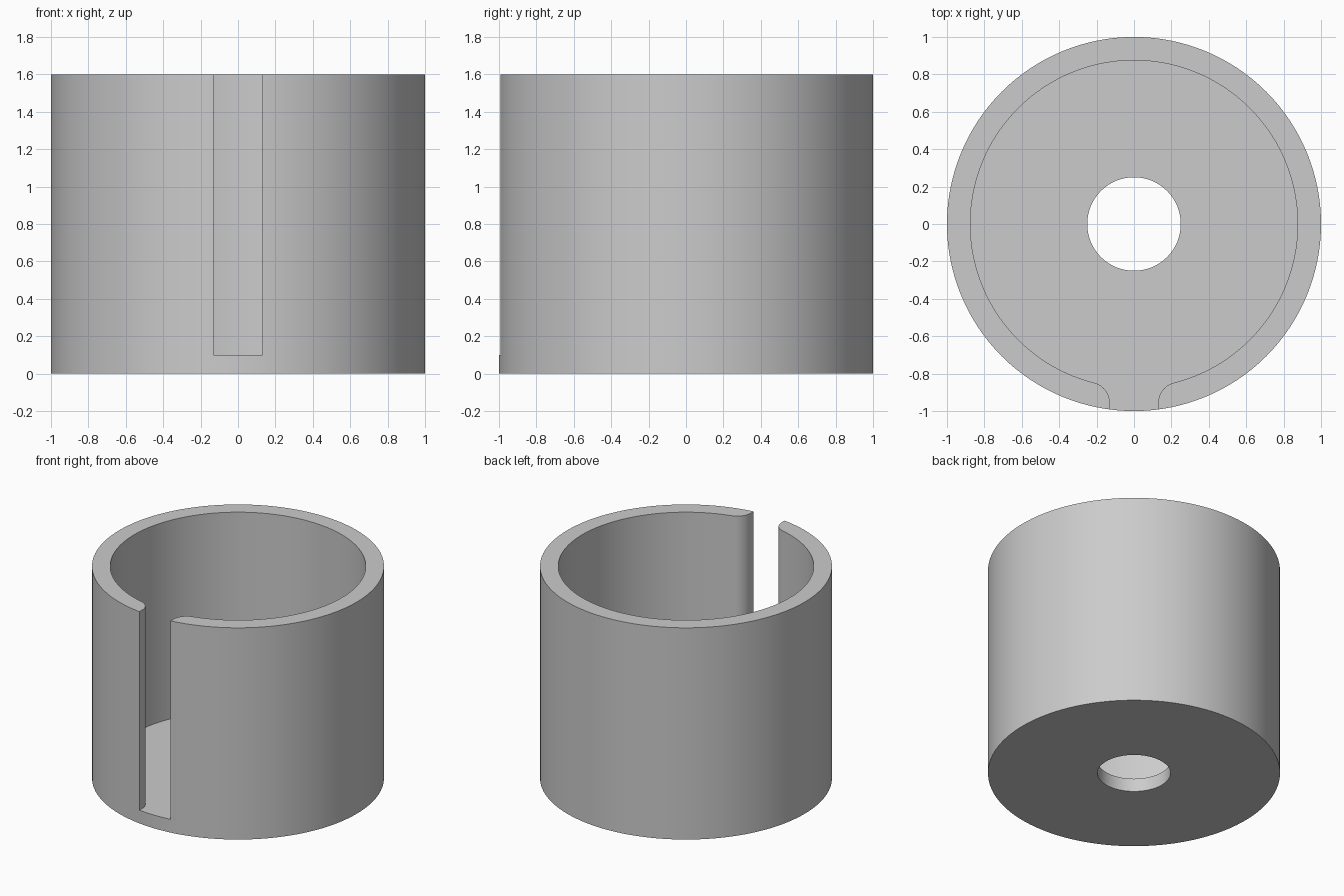
import bpy
import bmesh
from math import sin, cos, pi, sqrt, atan2

OUTER, INNER, HOLE = 1.0, 0.875, 0.25
HEIGHT, FLOOR = 1.6, 0.1
SLOT, FILLET = 0.13, 0.11      # half width of the slot, radius of its inner corners

cube = bpy.data.objects.get("Cube")
if cube:
    bpy.data.objects.remove(cube, do_unlink=True)

grey = bpy.data.materials.new("plain grey")
grey.use_nodes = True
colour = (0.6, 0.6, 0.6, 1)
grey.diffuse_color = colour
grey.node_tree.nodes["Principled BSDF"].inputs["Base Color"].default_value = colour


def arc(cx, cy, radius, start, end, steps):
    """Points along an arc, both ends included."""
    angles = [start + (end - start) * i / steps for i in range(steps + 1)]
    return [(cx + radius * cos(a), cy + radius * sin(a)) for a in angles]


def prism(name, outline, bottom, top):
    """Extrude a closed outline between two heights."""
    bm = bmesh.new()
    face = bm.faces.new([bm.verts.new((x, y, bottom)) for x, y in outline])
    side = bmesh.ops.extrude_face_region(bm, geom=[face])["geom"]
    moved = [v for v in side if isinstance(v, bmesh.types.BMVert)]
    bmesh.ops.translate(bm, verts=moved, vec=(0, 0, top - bottom))
    bmesh.ops.recalc_face_normals(bm, faces=bm.faces)
    mesh = bpy.data.meshes.new(name)
    bm.to_mesh(mesh)
    bm.free()
    mesh.materials.append(grey)
    obj = bpy.data.objects.new(name, mesh)
    bpy.context.collection.objects.link(obj)
    return obj


# Solid body
cup = prism("slotted_cup", arc(0, 0, OUTER, 0, 2 * pi, 128)[:-1], 0, HEIGHT)

# Cavity outline: inner wall running into the front slot through rounded corners
fx = SLOT + FILLET
fy = -sqrt((INNER + FILLET) ** 2 - fx ** 2)
turn = atan2(-fy, -fx)
right_half = [(SLOT, -1.2)] + arc(fx, fy, FILLET, pi, turn, 12)
right_half += arc(0, 0, INNER, turn - pi, pi / 2, 64)[1:]
left_half = [(-x, y) for x, y in reversed(right_half[:-1])]
cavity = prism("cavity_cutter", right_half + left_half, FLOOR, HEIGHT + 0.2)

# Round hole through the floor
hole = prism("hole_cutter", arc(0, 0, HOLE, 0, 2 * pi, 64)[:-1], -0.2, FLOOR + 0.2)

bpy.ops.object.select_all(action="DESELECT")
bpy.context.view_layer.objects.active = cup
cup.select_set(True)
for cutter in (cavity, hole):
    cutter.hide_render = True
    cut = cup.modifiers.new(cutter.name, "BOOLEAN")
    cut.operation = "DIFFERENCE"
    cut.solver = "EXACT"
    cut.object = cutter
    bpy.ops.object.modifier_apply(modifier=cut.name)
    bpy.data.objects.remove(cutter, do_unlink=True)

bpy.ops.object.shade_smooth_by_angle(angle=pi / 6)
